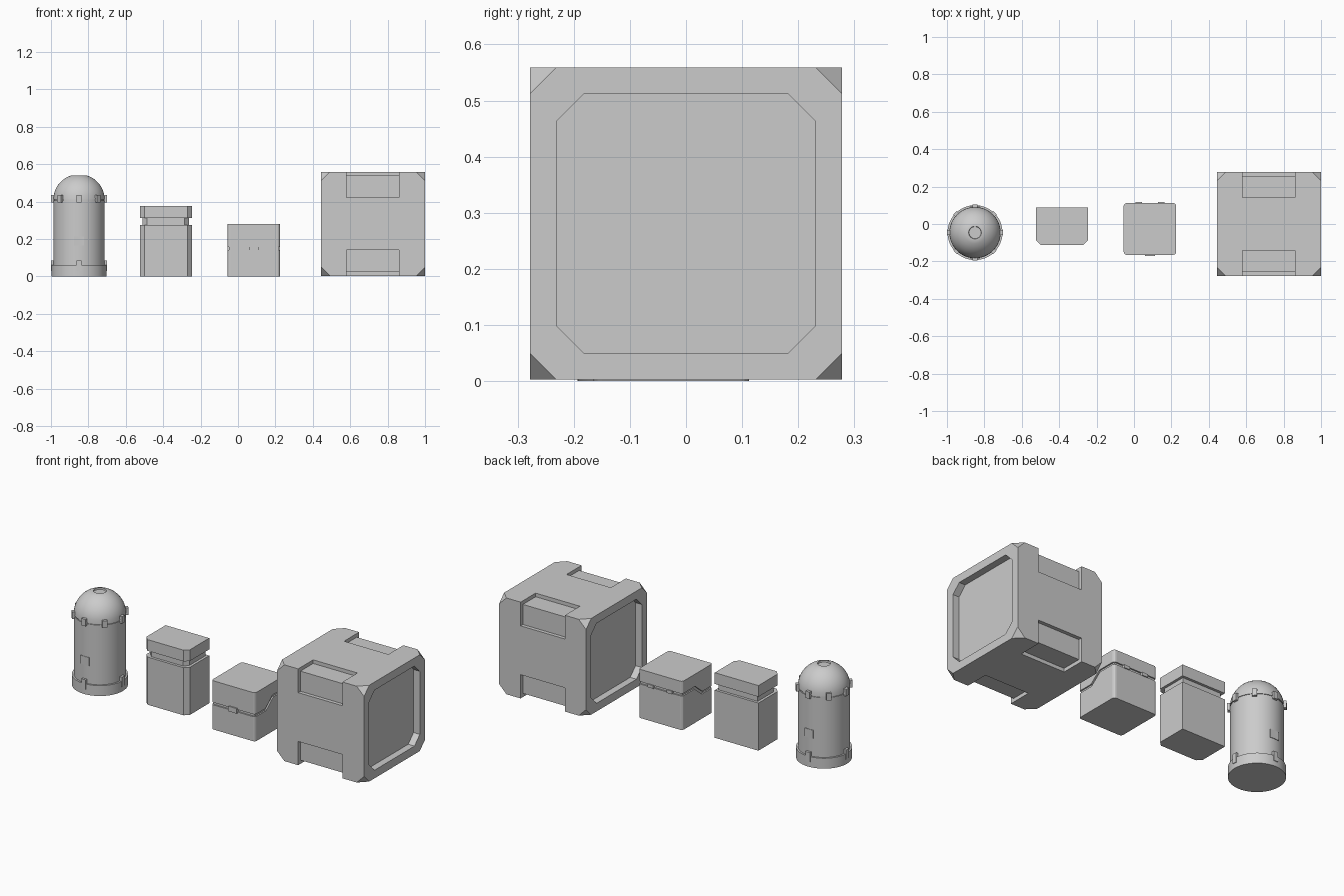
import bpy, bmesh, math
from mathutils import Vector, Matrix
from itertools import product

if "Cube" in bpy.data.objects:
    bpy.data.objects.remove(bpy.data.objects["Cube"])


def finish(name, bm):
    bmesh.ops.recalc_face_normals(bm, faces=bm.faces[:])
    me = bpy.data.meshes.new(name)
    bm.to_mesh(me)
    bm.free()
    ob = bpy.data.objects.new(name, me)
    bpy.context.collection.objects.link(ob)
    return ob


def prism(name, pts, axis, a, b):
    """Extrude a 2D outline from a to b along x (points y,z) or z (points x,y)."""
    bm = bmesh.new()
    place = (lambda p, t: (t, p[0], p[1])) if axis == 'x' else (lambda p, t: (p[0], p[1], t))
    lo = [bm.verts.new(place(p, a)) for p in pts]
    hi = [bm.verts.new(place(p, b)) for p in pts]
    bm.faces.new(lo)
    bm.faces.new(hi)
    for i in range(len(pts)):
        j = (i + 1) % len(pts)
        bm.faces.new((lo[i], lo[j], hi[j], hi[i]))
    return finish(name, bm)


def box(name, x0, x1, y0, y1, z0, z1):
    return prism(name, [(x0, y0), (x1, y0), (x1, y1), (x0, y1)], 'z', z0, z1)


def chamfer_rect(x0, x1, y0, y1, front, back):
    pts = [(x0, y0 + front), (x0 + front, y0), (x1 - front, y0), (x1, y0 + front)]
    if back:
        return pts + [(x1, y1 - back), (x1 - back, y1), (x0 + back, y1), (x0, y1 - back)]
    return pts + [(x1, y1), (x0, y1)]


def cut(ob, cutter):
    m = ob.modifiers.new("cut", 'BOOLEAN')
    m.operation, m.solver, m.object = 'DIFFERENCE', 'EXACT', cutter
    bpy.context.view_layer.objects.active = ob
    bpy.ops.object.modifier_apply(modifier=m.name)
    bpy.data.objects.remove(cutter, do_unlink=True)


# Large crate: cube with clipped corners
H, C = 0.278, 0.047
centre = Vector((0.722, 0, 0.281))
bm = bmesh.new()
for s in product((-1, 1), repeat=3):
    for k in range(3):
        p = [v * H for v in s]
        p[k] = s[k] * (H - C)
        bm.verts.new(Vector(p) + centre)
bmesh.ops.convex_hull(bm, input=bm.verts[:])
bmesh.ops.dissolve_limit(bm, angle_limit=0.01, verts=bm.verts[:], edges=bm.edges[:])
crate = finish("large_crate", bm)

# Wrap-around grip notches on the four long edges
D, L, O = H - 0.021, H - 0.137, H + 0.1
ell = [(O, L), (O, O), (L, O), (L, D), (D, D), (D, L)]
for sy, sz in product((-1, 1), repeat=2):
    pts = [(sy * y, sz * z + centre.z) for y, z in ell]
    cut(crate, prism("notch_cutter", pts, 'x', 0.579, 0.862))

# Octagonal recesses in both ends
R = 0.231
octagon = [(y, z + centre.z) for y, z in chamfer_rect(-R, R, -R, R, 0.049, 0.049)]
for s in (-1, 1):
    a, b = sorted((centre.x + s * (H - 0.04), centre.x + s * (H + 0.1)))
    cut(crate, prism("recess_cutter", octagon, 'x', a, b))

# Small hinged box, split by a stepped seam
outline = []
for cx, cy, a0 in ((0.21, 0.097, 0), (-0.04, 0.097, 90), (-0.04, -0.15, 180), (0.21, -0.15, 270)):
    for k in range(4):
        a = math.radians(a0 + 30 * k)
        outline.append((cx + 0.015 * math.cos(a), cy + 0.015 * math.sin(a)))
hinged = prism("hinged_box", outline, 'z', 0, 0.281)
seam = [(-0.3, 0.142), (-0.066, 0.142), (0.0, 0.196), (0.3, 0.196)]
seam_top = [(-0.3, 0.156), (-0.071, 0.156), (-0.005, 0.21), (0.3, 0.21)]
cut(hinged, prism("seam_cutter", seam + seam_top[::-1], 'x', -0.2, 0.4))
box("hinged_box_core", -0.047, 0.217, -0.157, 0.104, 0.02, 0.26)
box("hinged_box_clasp", 0.058, 0.112, -0.172, -0.15, 0.135, 0.164)
for i, x in enumerate((0.025, 0.145)):
    box(f"hinged_box_hinge_{i}", x - 0.018, x + 0.018, 0.1, 0.118, 0.194, 0.212)

# Lidded box: body, recessed neck, lid, chamfered front corners
for name, inset, z0, z1 in (("lidded_box_body", 0, 0, 0.275),
                            ("lidded_box_neck", 0.015, 0.26, 0.32),
                            ("lidded_box_lid", 0, 0.311, 0.376)):
    i = inset
    pts = chamfer_rect(-0.525 + i, -0.246 - i, -0.111 + i, 0.089 - i, 0.024, 0)
    prism(name, pts, 'z', z0, z1)

# Domed canister: lathe profile
AX = Vector((-0.85, -0.046, 0))
profile = [(0, 0), (0.147, 0), (0.147, 0.06), (0.137, 0.06), (0.137, 0.405),
           (0.133, 0.405), (0.133, 0.412), (0.137, 0.412)]
for k in range(1, 10):
    a = math.radians(73 * k / 9)
    profile.append((0.137 * math.cos(a), 0.412 + 0.134 * math.sin(a)))
profile += [(0.034, 0.540), (0.032, 0.532), (0, 0.532)]
bm = bmesh.new()
vs = [bm.verts.new((r, 0, z)) for r, z in profile]
es = [bm.edges.new(p) for p in zip(vs, vs[1:])]
bmesh.ops.spin(bm, geom=vs + es, cent=(0, 0, 0), axis=(0, 0, 1),
               angle=2 * math.pi, steps=48, use_merge=True)
bmesh.ops.remove_doubles(bm, verts=bm.verts[:], dist=1e-5)
bmesh.ops.translate(bm, verts=bm.verts[:], vec=AX)
canister = finish("canister", bm)
bpy.ops.object.select_all(action='DESELECT')
canister.select_set(True)
bpy.context.view_layer.objects.active = canister
bpy.ops.object.shade_smooth_by_angle(angle=math.radians(30))


def around(name, count, half, r0, r1, z0, z1):
    for i in range(count):
        ob = box(f"{name}_{i}", -half, half, -r1, -r0, z0, z1)
        ob.data.transform(Matrix.Translation(AX) @ Matrix.Rotation(2 * math.pi * i / count, 4, 'Z'))


# Canister clips and small front/back plates
around("canister_upper_clip", 8, 0.013, 0.125, 0.15, 0.394, 0.434)
around("canister_lower_clip", 4, 0.014, 0.125, 0.15, 0.03, 0.085)
around("canister_plate", 2, 0.027, 0.125, 0.139, 0.165, 0.213)
